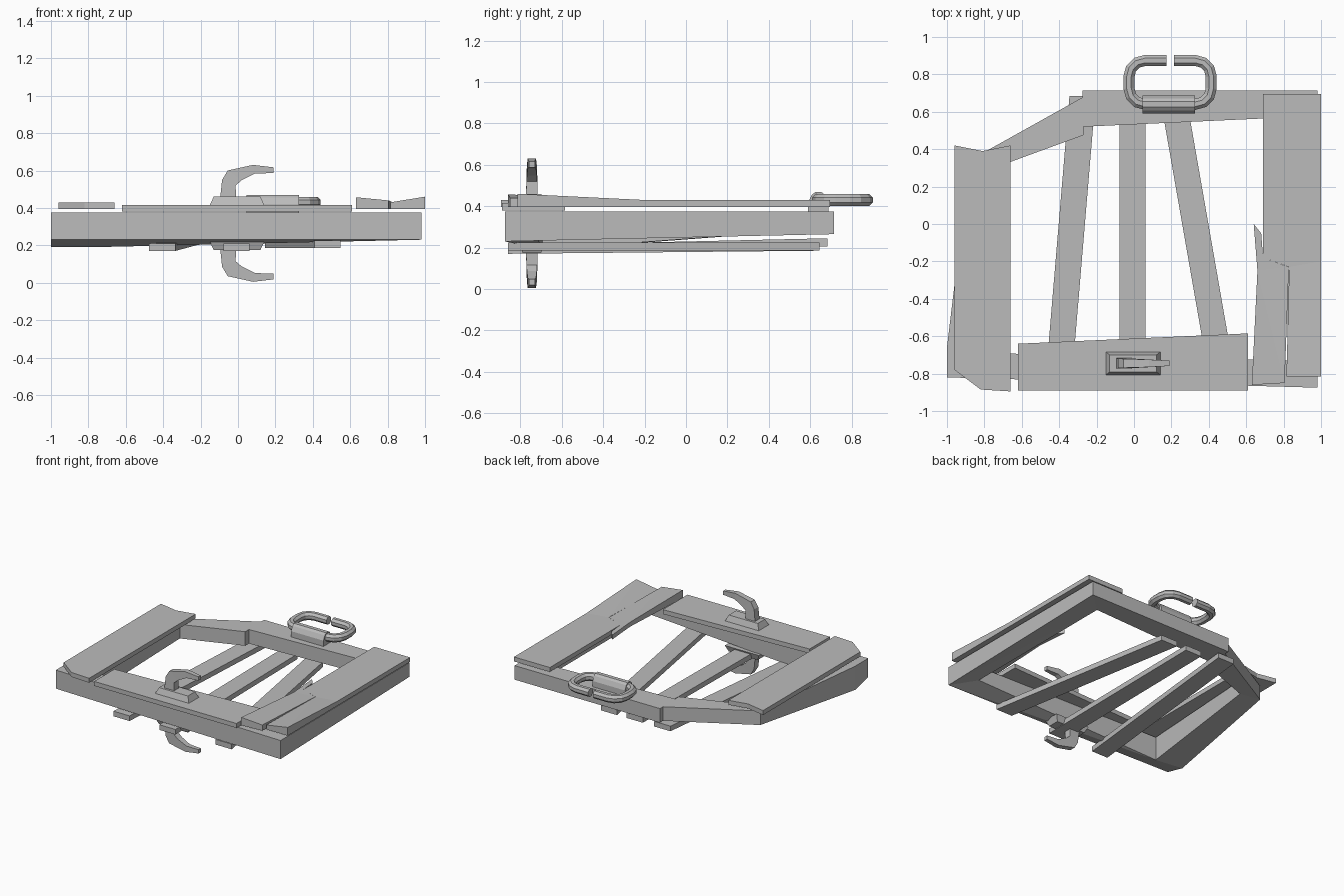
import bpy, bmesh, math
from mathutils import Vector

cube = bpy.data.objects.get("Cube")
if cube:
    bpy.data.objects.remove(cube)

grey = bpy.data.materials.new("plain grey")
grey.use_nodes = True
COLOUR = (0.5, 0.5, 0.5, 1)
grey.diffuse_color = COLOUR
grey.node_tree.nodes["Principled BSDF"].inputs["Base Color"].default_value = COLOUR


def finish(bm, name):
    bmesh.ops.recalc_face_normals(bm, faces=bm.faces)
    mesh = bpy.data.meshes.new(name)
    bm.to_mesh(mesh)
    bm.free()
    mesh.materials.append(grey)
    obj = bpy.data.objects.new(name, mesh)
    bpy.context.collection.objects.link(obj)
    return obj


def loft(name, rings, closed=False):
    """Skin a list of equal-length rings and cap the ends."""
    bm = bmesh.new()
    loops = [[bm.verts.new(p) for p in ring] for ring in rings]
    n = len(loops[0])
    pairs = list(zip(loops, loops[1:])) + ([(loops[-1], loops[0])] if closed else [])
    for a, b in pairs:
        for i in range(n):
            j = (i + 1) % n
            bm.faces.new((a[i], a[j], b[j], b[i]))
    if not closed:
        caps = [bm.faces.new(loops[0]), bm.faces.new(loops[-1])]
        bmesh.ops.triangulate(bm, faces=caps)
    return finish(bm, name)


def slab(name, outline, low, high):
    """Upright prism; a point may carry its own bottom and top heights."""
    bottom, top = [], []
    for x, y, *z in outline:
        zb, zt = z if z else (low, high)
        bottom.append((x, y, zb))
        top.append((x, y, zt))
    return loft(name, (bottom, top))


# Frame beams, with a twisted underside at the front right corner
T = 0.375
front_a, front_b = (-1, -.82, .23, T), (.98, -.875, .23, T)
inner_a, inner_b = (-.78, -.69, .19, T), (.82, -.73, .265, T)
side_a, side_b = (-.88, .34, .265, T), (-.72, .31, .265, T)
back_a, back_b = (.98, .715, .265, T), (.82, .57, .265, T)
slab("front_beam", [front_a, front_b, inner_b, inner_a], 0, 0)
slab("right_beam", [front_a, inner_a, side_b, side_a, (-1, -.66, .19, T)], 0, 0)
slab("diagonal_beam", [side_a, side_b, (-.27, .475), (-.27, .68)], .265, T)
slab("back_beam", [(-.275, .52), back_b, back_a, (-.275, .715)], .265, T)
slab("left_beam", [front_b, back_a, back_b, inner_b], 0, 0)

# Top planks
slab("right_plank", [(-.96, .42), (-.81, .39), (-.66, .42), (-.66, -.895),
                     (-.82, -.885), (-.96, -.78)], .395, .43)
slab("front_plank", [(-.62, -.64), (.61, -.585), (.61, -.89), (-.62, -.89)], .38, .415)

# Split plank, curled up at its front end
slab("left_plank", [(.815, -.815), (1, -.815, .395, .46), (1, -.2), (1, .695),
                    (.69, .695), (.69, -.18), (.83, -.23)], .395, .43)
slab("left_plank_splinter", [(.63, -.86, .395, .457), (.805, -.85, .395, .44), (.828, -.23),
                             (.69, -.18), (.68, -.05), (.64, 0), (.66, -.25)], .395, .43)

# Slats under the frame
for name, xf, xb, yb, lift in (("right", -.405, -.275, .685, .035),
                               ("middle", -.008, -.008, .645, .015),
                               ("left", .478, .215, .645, .015)):
    f, b = (.185, .225) if name == "left" else (.17, .21), 0
    lo, hi = f
    if name == "left":
        lift = 0
    w = .07
    slab(name + "_slat", [(xf - w, -.86, lo, hi), (xf + w, -.86, lo, hi),
                          (xb + w, yb, lo + lift, hi + lift),
                          (xb - w, yb, lo + lift, hi + lift)], 0, 0)


# Hooks above and below, each on a bevelled foot
def rect(cx, cy, hx, hy, z):
    return [(cx - hx, cy - hy, z), (cx + hx, cy - hy, z),
            (cx + hx, cy + hy, z), (cx - hx, cy + hy, z)]


# Each station: outer x, outer z, inner x, inner z, half thickness
stations = [(-.095, .455, -.01, .455, .028), (-.085, .55, -.013, .52, .026),
            (-.055, .6, .02, .548, .024), (.08, .63, .09, .583, .02),
            (.19, .617, .19, .587, .014)]
MIRROR = .635
for side in ("upper", "lower"):
    def flip(z):
        return z if side == "upper" else MIRROR - z
    cy = -.745
    loft(side + "_hook", [[(xo, cy - t, flip(zo)), (xo, cy + t, flip(zo)),
                           (xi, cy + t, flip(zi)), (xi, cy - t, flip(zi))]
                          for xo, zo, xi, zi, t in stations])
    loft(side + "_hook_foot", [rect(-.005, cy, .147, .063, flip(.412)),
                               rect(-.005, cy, .125, .045, flip(.46))])

# Open link: octagonal tube along a rounded rectangle with a gap at the back
cx, cy, hx, hy, r, zc = .193, .757, .22, .117, .085, .43
path = [Vector((cx + .02, cy + hy, zc))]
for k, (sx, sy) in enumerate(((1, 1), (1, -1), (-1, -1), (-1, 1))):
    for s in range(4):
        a = math.pi / 2 - k * math.pi / 2 - s * math.pi / 6
        path.append(Vector((cx + sx * (hx - r) + r * math.cos(a),
                            cy + sy * (hy - r) + r * math.sin(a), zc)))
path.append(Vector((cx - .02, cy + hy, zc)))
rings = []
for i, p in enumerate(path):
    along = (path[min(i + 1, len(path) - 1)] - path[max(i - 1, 0)]).normalized()
    side = along.cross(Vector((0, 0, 1)))
    rings.append([p + .032 * (math.cos(a) * side + math.sin(a) * Vector((0, 0, 1)))
                  for a in (math.pi / 8 + j * math.pi / 4 for j in range(8))])
loft("open_link", rings)

# Clamp holding the link on the back beam
profile = [(.59, .37), (.59, .42), (.608, .455), (.625, .468),
           (.655, .468), (.672, .455), (.688, .42), (.688, .37)]
loft("link_clamp", [[(x, y, z) for y, z in profile] for x in (.045, .325)])
